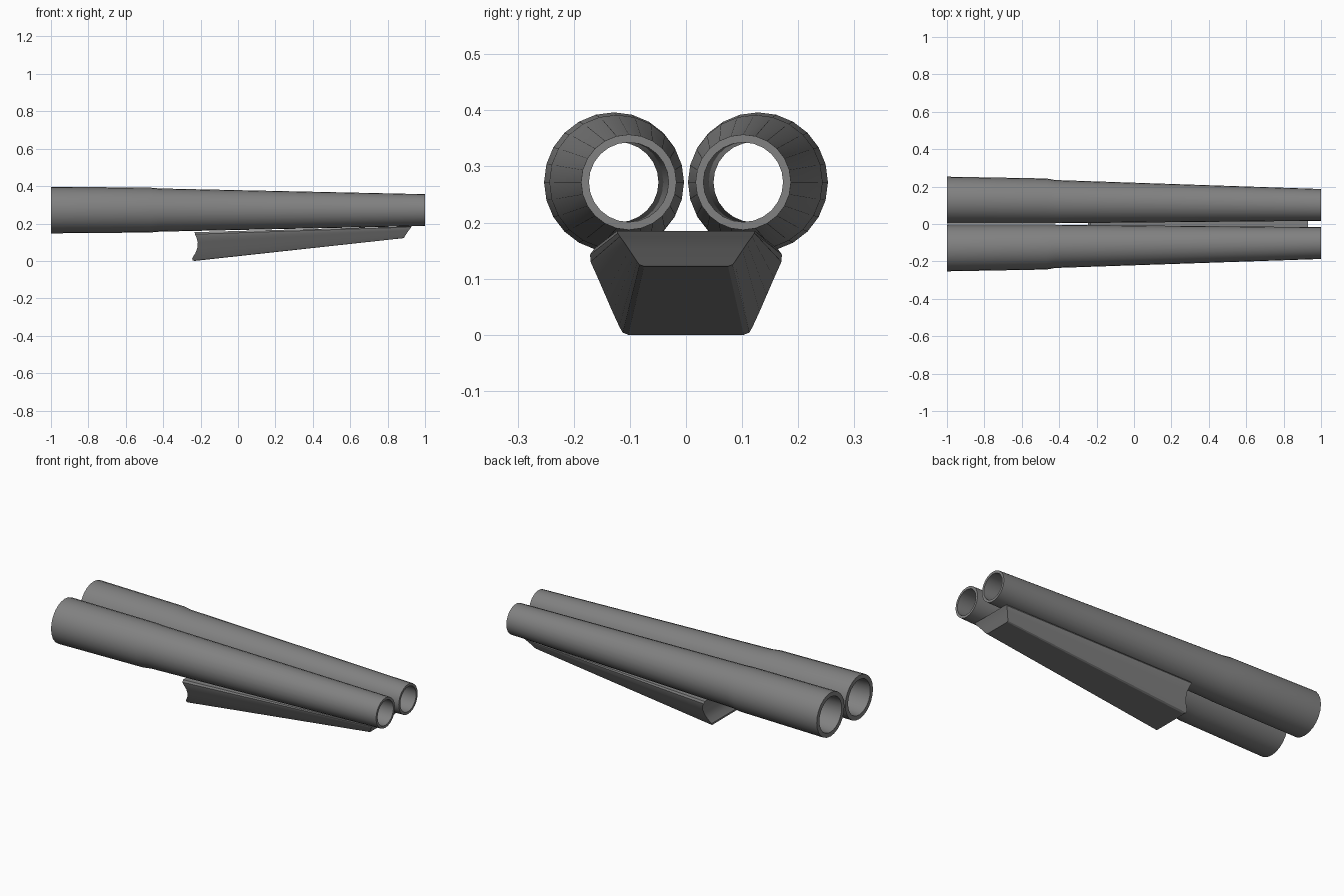
import bpy, bmesh, math

if "Cube" in bpy.data.objects:
    bpy.data.objects.remove(bpy.data.objects["Cube"])

SIDES = 24
AXIS_Z = 0.272

# Dark gunmetal
metal = bpy.data.materials.new("dark_metal")
metal.diffuse_color = (.22, .22, .22, 1)
metal.use_nodes = True
metal.node_tree.nodes["Principled BSDF"].inputs["Base Color"].default_value = metal.diffuse_color


def finish(bm, name, angle):
    bmesh.ops.recalc_face_normals(bm, faces=bm.faces[:])
    mesh = bpy.data.meshes.new(name)
    bm.to_mesh(mesh)
    bm.free()
    mesh.materials.append(metal)
    obj = bpy.data.objects.new(name, mesh)
    bpy.context.collection.objects.link(obj)
    bpy.ops.object.select_all(action='DESELECT')
    obj.select_set(True)
    bpy.context.view_layer.objects.active = obj
    bpy.ops.object.shade_smooth_by_angle(angle=math.radians(angle))
    return obj


# Tapered open tube: (x, axis offset, radius), outside then back through the bore
STATIONS = [(-1, .1285, .1245), (-.47, .1235, .1200), (-.42, .1195, .1155),
            (1, .102, .085), (1, .102, .071), (-.42, .1205, .0715), (-1, .1285, .100)]


def barrel(name, side):
    bm = bmesh.new()
    rings = []
    for x, y, r in STATIONS:
        rings.append([bm.verts.new((x, side * (y + r * math.cos(a)), AXIS_Z + r * math.sin(a)))
                      for a in (2 * math.pi * i / SIDES for i in range(SIDES))])
    for k, ring in enumerate(rings):
        nxt = rings[(k + 1) % len(rings)]
        for i in range(SIDES):
            j = (i + 1) % SIDES
            bm.faces.new((ring[i], ring[j], nxt[j], nxt[i]))
    return finish(bm, name, 30)


barrel("left_barrel", 1)
barrel("right_barrel", -1)

# Tapered fore-end: each level gives rear (x, half width, z) and front (x, half width, z)
LEVELS = [
    ((-.233, .103, .000), (.885, .075, .122)),
    ((-.243, .113, .004), (.888, .083, .125)),
    ((-.245, .119, .015), (.891, .087, .130)),
    ((-.228, .131, .041), (.897, .093, .139)),
    ((-.217, .144, .071), (.905, .101, .151)),
    ((-.215, .157, .101), (.913, .109, .163)),
    ((-.224, .170, .130), (.922, .118, .175)),
    ((-.230, .171, .143), (.927, .122, .181)),
    ((-.232, .163, .154), (.930, .123, .185)),
]
bm = bmesh.new()
loops = []
for rear, front in LEVELS:
    # Corner order: rear left, front left, front right, rear right
    loops.append([bm.verts.new((p[0], s * p[1], p[2]))
                  for p, s in ((rear, 1), (front, 1), (front, -1), (rear, -1))])
for low, high in zip(loops, loops[1:]):
    for i in range(4):
        j = (i + 1) % 4
        bm.faces.new((low[i], low[j], high[j], high[i]))
bm.faces.new(loops[0])
bm.faces.new(loops[-1])
finish(bm, "fore_end", 20)
